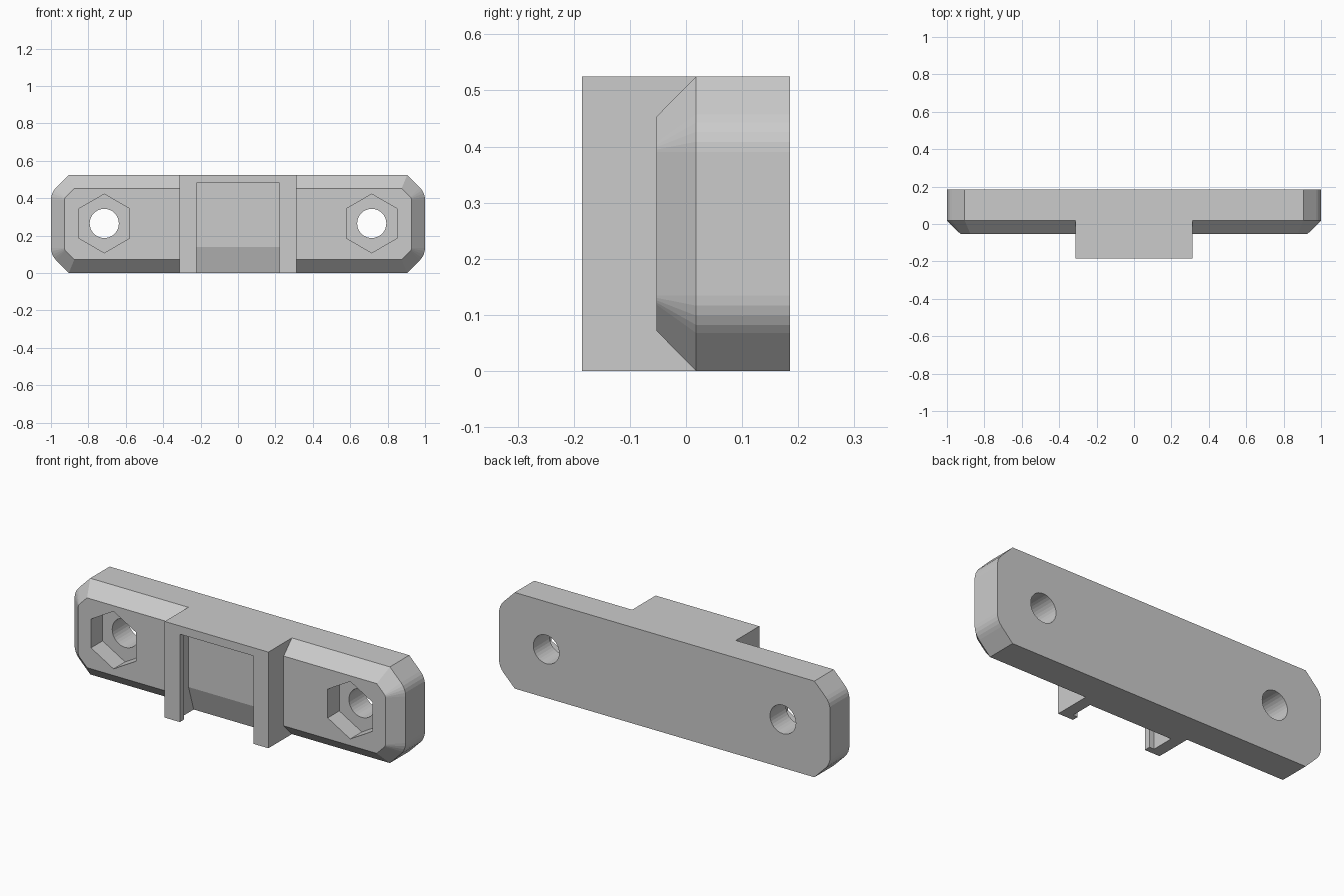
import bpy, bmesh
from math import sin, cos, radians, pi

if "Cube" in bpy.data.objects:
    bpy.data.objects.remove(bpy.data.objects["Cube"])


def loft(name, loops):
    """Closed solid skinned through matching loops of points, capped at the ends."""
    bm = bmesh.new()
    rings = [[bm.verts.new(p) for p in loop] for loop in loops]
    n = len(rings[0])
    for a, b in zip(rings, rings[1:]):
        for i in range(n):
            j = (i + 1) % n
            bm.faces.new((a[i], a[j], b[j], b[i]))
    bm.faces.new(rings[0])
    bm.faces.new(rings[-1])
    bmesh.ops.recalc_face_normals(bm, faces=bm.faces)
    me = bpy.data.meshes.new(name)
    bm.to_mesh(me)
    bm.free()
    ob = bpy.data.objects.new(name, me)
    bpy.context.collection.objects.link(ob)
    return ob


def box(name, x, y0, y1, z0, z1):
    rect = [(y0, z0), (y1, z0), (y1, z1), (y0, z1)]
    return loft(name, [[(s * x, y, z) for y, z in rect] for s in (-1, 1)])


def prism_y(name, cx, cz, r, sides, y0, y1):
    ang = [2 * pi * i / sides + pi / 2 for i in range(sides)]
    return loft(name, [[(cx + r * cos(a), y, cz + r * sin(a)) for a in ang]
                       for y in (y0, y1)])


def boolean(target, tool, op):
    mod = target.modifiers.new(op, 'BOOLEAN')
    mod.operation, mod.object, mod.solver = op, tool, 'EXACT'
    bpy.context.view_layer.objects.active = target
    bpy.ops.object.modifier_apply(modifier=mod.name)
    bpy.data.objects.remove(tool)


H = 0.525          # height
MID = H / 2
R = 0.095          # side corner radius


def outline(y, inset):
    """Plate outline: 45 degree corners easing into the sides, inset evenly."""
    quarter = [(0.905 - inset * 0.414, MID - inset)]
    for i in range(5):
        a = radians(45 - 11.25 * i)
        quarter.append((0.905 + (R - inset) * cos(a), MID - 0.135 + (R - inset) * sin(a)))
    right = quarter + [(x, -z) for x, z in reversed(quarter)]
    pts = right + [(-x, z) for x, z in reversed(right)]
    return [(x, y, MID + z) for x, z in pts]


# Plate with bevelled front rim
body = loft("mounting_plate",
            [outline(0.185, 0), outline(0.018, 0), outline(-0.053, 0.072)])

# Centre holder block
boolean(body, box("holder_block", 0.313, -0.185, 0.1, 0, H), 'UNION')

# Sliding pocket: wide channel with lead-in ramp, narrower opening leaves two lips
channel = [(-0.15, 0.48), (-0.07, 0.48), (-0.07, 0.14), (-0.025, 0),
           (-0.009, -0.05), (-0.15, -0.05)]
boolean(body, loft("channel_cut", [[(s * 0.25, y, z) for y, z in channel]
                                   for s in (-1, 1)]), 'DIFFERENCE')
boolean(body, box("opening_cut", 0.222, -0.3, -0.12, -0.05, 0.48), 'DIFFERENCE')

# Hexagonal nut pockets and bolt holes
for s in (-1, 1):
    boolean(body, prism_y("nut_cut", s * 0.715, 0.265, 0.157, 6, -0.2, 0.047), 'DIFFERENCE')
    boolean(body, prism_y("bolt_cut", s * 0.715, 0.265, 0.078, 32, -0.1, 0.3), 'DIFFERENCE')
